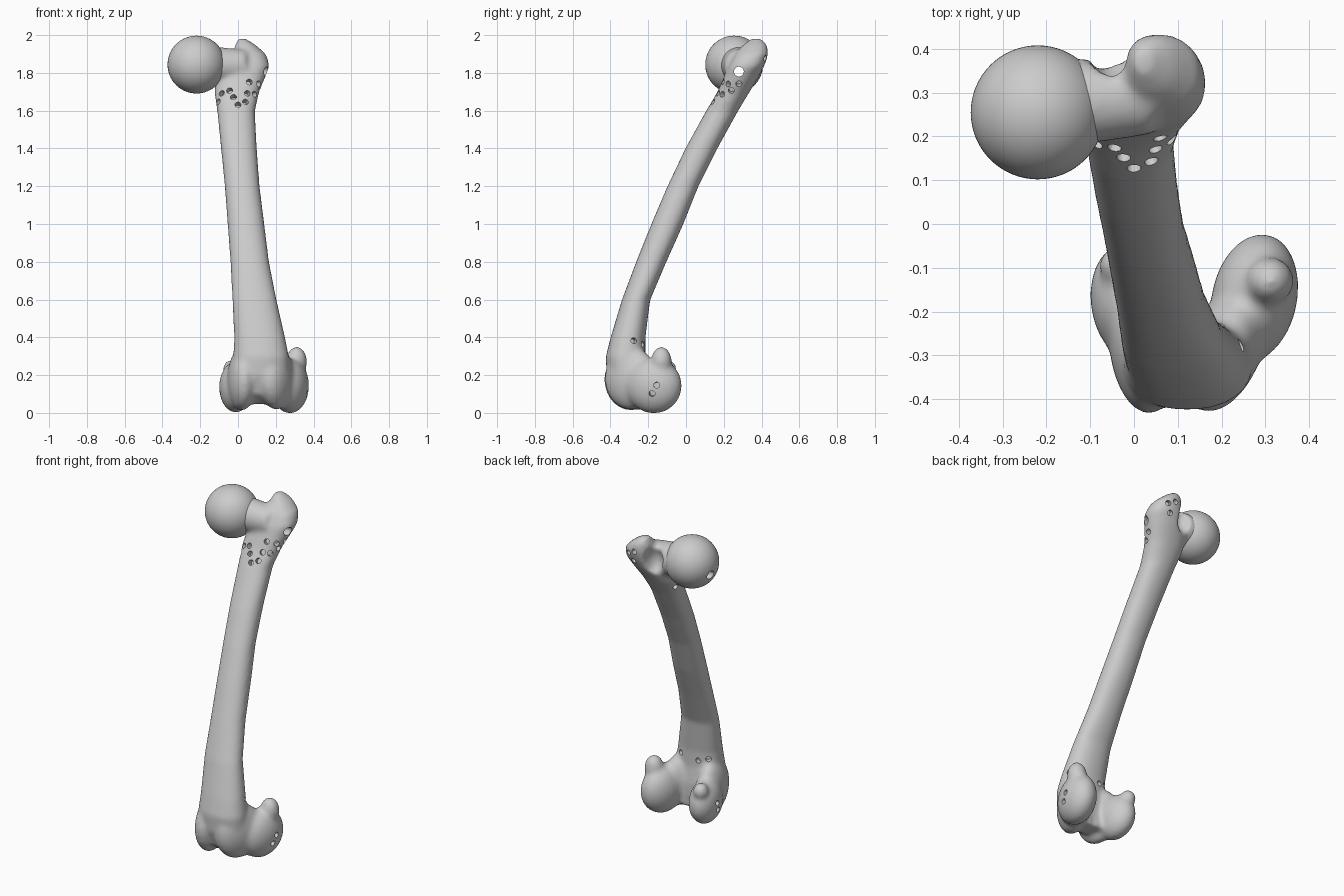
import bpy, bmesh, math
from mathutils import Vector, Matrix
from mathutils.bvhtree import BVHTree

if "Cube" in bpy.data.objects:
    bpy.data.objects.remove(bpy.data.objects["Cube"])


def make_object(name, bm):
    bmesh.ops.recalc_face_normals(bm, faces=bm.faces)
    mesh = bpy.data.meshes.new(name)
    bm.to_mesh(mesh)
    bm.free()
    obj = bpy.data.objects.new(name, mesh)
    bpy.context.collection.objects.link(obj)
    return obj


def blob(bm, centre, radii, rot_z=0, seg=40):
    m = Matrix.Translation(centre) @ Matrix.Rotation(math.radians(rot_z), 4, 'Z') @ Matrix.Diagonal((*radii, 1))
    bmesh.ops.create_uvsphere(bm, u_segments=seg, v_segments=seg // 2, radius=1, matrix=m)


def bar(bm, a, b, r1, r2, seg=20):
    a, b = Vector(a), Vector(b)
    d = b - a
    m = Matrix.Translation((a + b) / 2) @ d.to_track_quat('Z', 'Y').to_matrix().to_4x4()
    bmesh.ops.create_cone(bm, cap_ends=True, segments=seg, radius1=r1, radius2=r2, depth=d.length, matrix=m)


def bake(obj):
    """Apply the modifiers; refuse a result that lost most of the mesh."""
    bpy.context.view_layer.update()
    dg = bpy.context.evaluated_depsgraph_get()
    mesh = bpy.data.meshes.new_from_object(obj.evaluated_get(dg))
    obj.modifiers.clear()
    if len(mesh.vertices) < .4 * len(obj.data.vertices):
        return False
    obj.data = mesh
    return True


def cut(obj, cutter):
    for solver in ('MANIFOLD', 'EXACT', 'FLOAT'):
        mod = obj.modifiers.new("cut", 'BOOLEAN')
        mod.operation = 'DIFFERENCE'
        mod.solver = solver
        mod.object = cutter
        if bake(obj):
            break
    cutter.hide_render = True


def remesh(obj, size):
    mod = obj.modifiers.new("remesh", 'REMESH')
    mod.mode = 'VOXEL'
    mod.voxel_size = size
    if not bake(obj):
        bpy.context.view_layer.objects.active = obj
        obj.data.remesh_voxel_size = size
        bpy.ops.object.voxel_remesh()


# Shaft sections: z, x min, x max, y min, y max
RINGS = [
    (.05, 0, .25, -.31, -.2), (.10, -.03, .27, -.385, -.2), (.2, -.04, .275, -.42, -.2),
    (.3, -.025, .27, -.425, -.215), (.4, -.02, .25, -.40, -.215), (.6, -.03, .205, -.34, -.19),
    (.8, -.04, .165, -.265, -.105), (1.0, -.055, .14, -.185, -.015), (1.2, -.07, .115, -.1, .065),
    (1.4, -.09, .10, -.005, .165), (1.5, -.1, .095, .05, .22), (1.6, -.11, .09, .105, .275),
    (1.7, -.125, .112, .165, .335), (1.78, -.11, .145, .2, .385), (1.84, -.07, .168, .225, .415),
    (1.9, -.03, .15, .26, .435), (1.95, -.015, .095, .3, .43), (1.985, .0, .04, .345, .4)]
bm = bmesh.new()
N = 40
loops = []
for z, x0, x1, y0, y1 in RINGS:
    ring = []
    for i in range(N):
        a = 2 * math.pi * i / N
        c, s = math.cos(a), math.sin(a)
        px = math.copysign(abs(c) ** .9, c)
        py = math.copysign(abs(s) ** .9, s)
        ring.append(bm.verts.new(((x0 + x1) / 2 + px * (x1 - x0) / 2, (y0 + y1) / 2 + py * (y1 - y0) / 2, z)))
    loops.append(ring)
for lo, hi in zip(loops, loops[1:]):
    for i in range(N):
        bm.faces.new((lo[i], lo[(i + 1) % N], hi[(i + 1) % N], hi[i]))
bm.faces.new(loops[0][::-1])
bm.faces.new(loops[-1])

# Neck
bar(bm, (.04, .29, 1.84), (-.2, .275, 1.845), .085, .105, 32)
# Outer and inner knuckles, with a small knob on the back of each
blob(bm, (.275, -.17, .147), (.098, .15, .147), -12)
blob(bm, (.205, -.29, .185), (.085, .147, .165), -22)
blob(bm, (.31, -.13, .275), (.056, .055, .08))
blob(bm, (-.012, -.18, .14), (.087, .135, .135), 8)
blob(bm, (.02, -.29, .18), (.075, .145, .165), 8)
blob(bm, (-.035, -.095, .235), (.045, .045, .05))
bone = make_object("thigh_bone", bm)
remesh(bone, .012)

# Hollow behind the neck and notch between the knuckles
bm = bmesh.new()
blob(bm, (-.05, .41, 1.85), (.055, .085, .1))
blob(bm, (.125, -.07, .07), (.055, .14, .15))
blob(bm, (.115, -.45, .1), (.03, .035, .16))
cut(bone, make_object("hollow_cutter", bm))
remesh(bone, .011)
smooth = bone.modifiers.new("smooth", 'SMOOTH')
smooth.factor = .5
smooth.iterations = 9
bake(bone)

# Ball head
bm = bmesh.new()
blob(bm, (-.22, .255, 1.847), (.153, .153, .153), seg=64)
head = make_object("ball_head", bm)

# Small pits: start point and direction of each drill
drills = [((x, -1, z), (0, 1, 0)) for x, z in (
    (.06, 1.755), (.11, 1.745), (-.045, 1.71), (-.087, 1.695), (-.024, 1.675),
    (.05, 1.695), (.04, 1.65), (.088, 1.69), (0, 1.635), (-.105, 1.65))]
drills += [((1, y, z), (-1, 0, 0)) for y, z in (
    (.24, 1.71), (.28, 1.745), (-.155, .15), (-.18, .105))]
drills += [((-1, y, z), (1, 0, 0)) for y, z in ((-.17, .15), (-.18, .105), (.26, 1.66))]
drills += [((x, 1, z), (0, -1, 0)) for x, z in (
    (.245, .385), (.195, .365), (.07, .35), (.015, .365), (.1, 1.88), (.055, 1.9), (.075, 1.83))]
tree = BVHTree.FromPolygons([v.co.copy() for v in bone.data.vertices],
                            [tuple(p.vertices) for p in bone.data.polygons])
bm = bmesh.new()
used = []
for start, way in drills:
    p, n, _, _ = tree.ray_cast(Vector(start), Vector(way))
    # Pits must not run into each other
    if p is None or any((p - q).length < .036 for q in used):
        continue
    used.append(p)
    if n.dot(Vector(way)) > 0:
        n = -n
    bar(bm, p + n * .02, p - n * .035, .016, .016, 18)
cut(bone, make_object("pit_cutter", bm))

# Canal running through the neck and the head
bm = bmesh.new()
bar(bm, (-.6, .28, 1.81), (.6, .28, 1.81), .026, .026, 32)
canal = make_object("canal_cutter", bm)
cut(bone, canal)
cut(head, canal)

# Stand on the ground and shade smooth
low = min((v.co.z for v in bone.data.vertices), default=0)
for part in (bone, head):
    part.location.z -= low
    bpy.ops.object.select_all(action='DESELECT')
    part.select_set(True)
    bpy.context.view_layer.objects.active = part
    bpy.ops.object.shade_smooth_by_angle(angle=math.radians(35))
